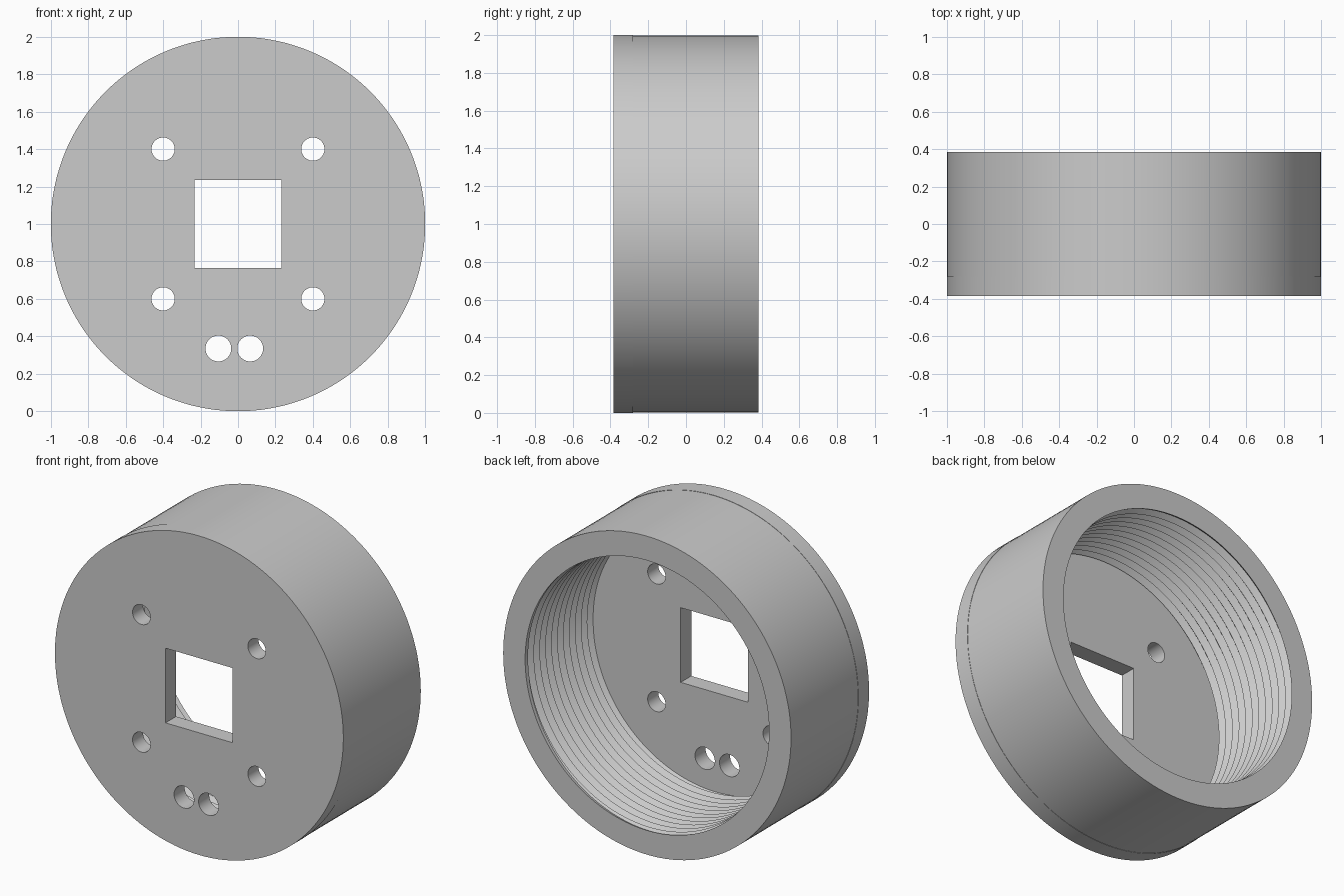
import bpy, bmesh
from math import cos, sin, pi, radians
from mathutils import Matrix

if "Cube" in bpy.data.objects:
    bpy.data.objects.remove(bpy.data.objects["Cube"], do_unlink=True)

FRONT, FLOOR, BACK = -0.385, -0.28, 0.385
SEGMENTS = 144
TURNS = 11

grey = bpy.data.materials.new("plain grey")
grey.use_nodes = True
grey.diffuse_color = (0.6, 0.6, 0.6, 1)
grey.node_tree.nodes["Principled BSDF"].inputs["Base Color"].default_value = (0.6, 0.6, 0.6, 1)


def make_object(name, bm):
    mesh = bpy.data.meshes.new(name)
    bm.to_mesh(mesh)
    bm.free()
    mesh.materials.append(grey)
    obj = bpy.data.objects.new(name, mesh)
    bpy.context.collection.objects.link(obj)
    return obj


def add_cylinder(bm, x, z, radius, y0, y1, segments):
    place = Matrix.Translation((x, (y0 + y1) / 2, z)) @ Matrix.Rotation(pi / 2, 4, "X")
    bmesh.ops.create_cone(bm, cap_ends=True, segments=segments, radius1=radius,
                          radius2=radius, depth=y1 - y0, matrix=place)


def activate(obj):
    bpy.ops.object.select_all(action="DESELECT")
    obj.select_set(True)
    bpy.context.view_layer.objects.active = obj


# Front plate
bm = bmesh.new()
add_cylinder(bm, 0, 1, 1, FRONT, FLOOR, SEGMENTS)
plate = make_object("front_plate", bm)

# Cutter: square window, four screw holes, two cable holes
bm = bmesh.new()
window = Matrix.Translation((0, FLOOR, 1)) @ Matrix.Diagonal((0.466, 0.5, 0.468, 1))
bmesh.ops.create_cube(bm, size=1, matrix=window)
for x in (-0.4, 0.4):
    for z in (0.6, 1.4):
        add_cylinder(bm, x, z, 0.062, -0.5, -0.2, 40)
for x in (-0.105, 0.065):
    add_cylinder(bm, x, 0.335, 0.069, -0.5, -0.2, 40)
cutter = make_object("hole_cutter", bm)
cutter.hide_render = True

activate(plate)
holes = plate.modifiers.new("holes", "BOOLEAN")
holes.operation = "DIFFERENCE"
holes.solver = "EXACT"
holes.object = cutter
bpy.ops.object.modifier_apply(modifier="holes")
bpy.data.objects.remove(cutter, do_unlink=True)

# Round wall with a helical thread inside, as columns swept round the axis
CREST, DEPTH, LIP = 0.84, 0.032, 0.02
THREAD_END = BACK - LIP
PITCH = (THREAD_END - FLOOR) / TURNS


def wall_profile(turn):
    points = [(0.998, FLOOR), (0.998, BACK), (0.846, BACK)]
    for j in reversed(range(2 * TURNS + 3)):
        y = FLOOR + PITCH * (j / 2 - 1 + turn)
        y = min(max(y, FLOOR), THREAD_END)
        phase = ((y - FLOOR) / PITCH - turn) % 1
        points.append((CREST + DEPTH * (1 - abs(2 * phase - 1)), y))
    return points


bm = bmesh.new()
columns = []
for k in range(SEGMENTS + 1):
    turn = k / SEGMENTS
    a = 2 * pi * turn
    columns.append([bm.verts.new((r * cos(a), y, 1 + r * sin(a)))
                    for r, y in wall_profile(turn)])
for a, b in zip(columns, columns[1:]):
    for i in range(len(a) - 1):
        bm.faces.new((a[i], a[i + 1], b[i + 1], b[i]))
bmesh.ops.remove_doubles(bm, verts=bm.verts, dist=0.00002)
wall = make_object("threaded_wall", bm)

for obj in (plate, wall):
    activate(obj)
    bpy.ops.object.shade_smooth_by_angle(angle=radians(30))
